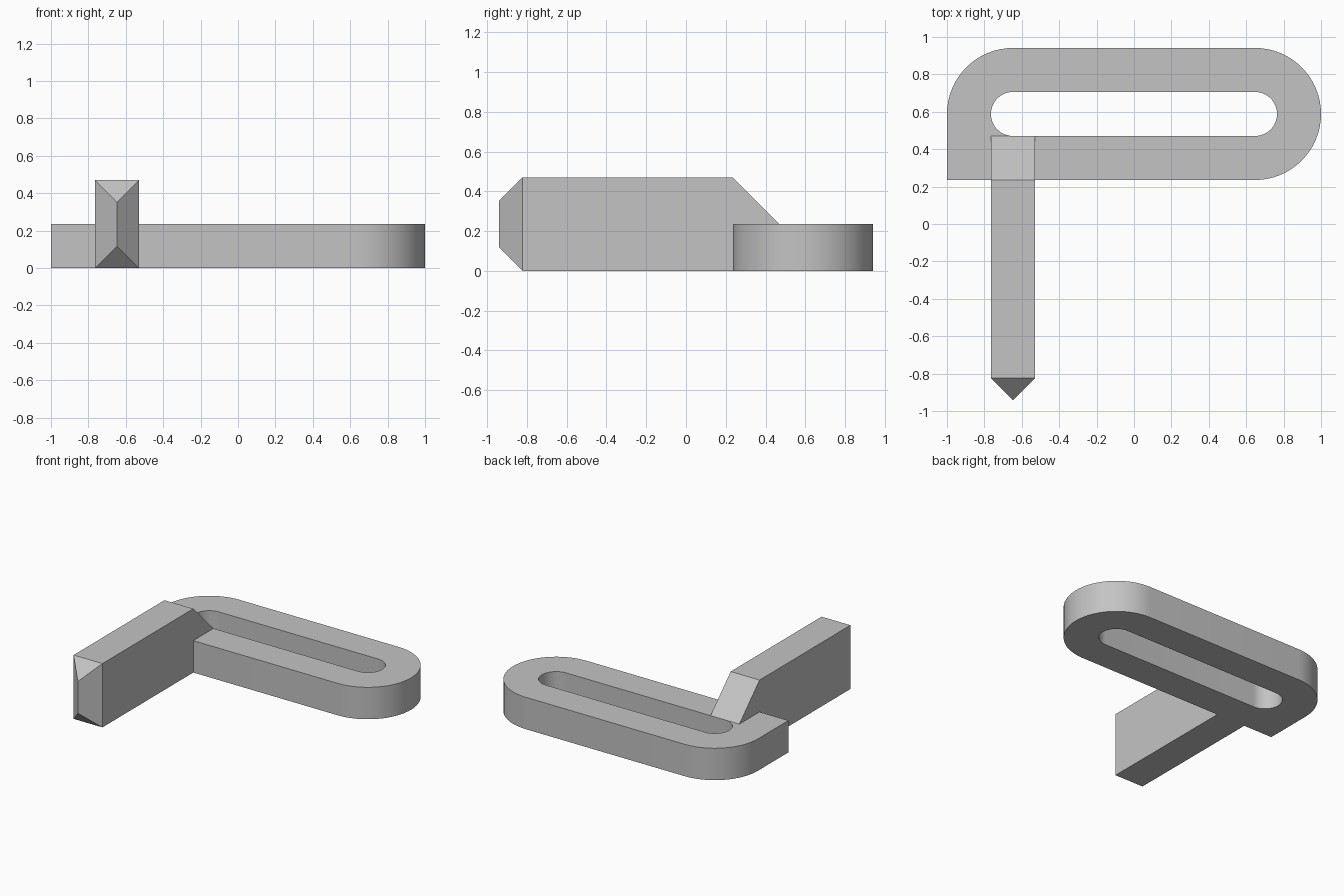
import bpy, bmesh
from math import pi, sin, cos, radians

if "Cube" in bpy.data.objects:
    bpy.data.objects.remove(bpy.data.objects["Cube"], do_unlink=True)

U = 2 / 17            # the whole model sits on this module
MID_X, MID_Y = 5.5, 5  # end arc centres of the slotted plate
STEPS = 32

grey = bpy.data.materials.new("plain grey")
grey.use_nodes = True
colour = (0.55, 0.55, 0.55, 1)
grey.diffuse_color = colour
grey.node_tree.nodes["Principled BSDF"].inputs["Base Color"].default_value = colour


def finish(bm, name):
    bmesh.ops.scale(bm, vec=(U, U, U), verts=bm.verts)
    bmesh.ops.recalc_face_normals(bm, faces=bm.faces)
    mesh = bpy.data.meshes.new(name)
    bm.to_mesh(mesh)
    bm.free()
    mesh.materials.append(grey)
    ob = bpy.data.objects.new(name, mesh)
    bpy.context.collection.objects.link(ob)
    bpy.ops.object.select_all(action="DESELECT")
    ob.select_set(True)
    bpy.context.view_layer.objects.active = ob
    bpy.ops.object.shade_smooth_by_angle(angle=radians(30))
    return ob


def arc(cx, r, start, sweep, steps):
    return [(cx + r * cos(start + sweep * i / steps),
             MID_Y + r * sin(start + sweep * i / steps)) for i in range(steps + 1)]


# Slotted plate: round right end, one rounded and one square left corner
outer = arc(MID_X, 3, -pi / 2, pi, STEPS) + arc(-MID_X, 3, pi / 2, pi / 2, STEPS // 2)
outer.append((-MID_X - 3, MID_Y - 3))
slot = arc(MID_X, 1, -pi / 2, pi, STEPS) + arc(-MID_X, 1, pi / 2, pi, STEPS)

bm = bmesh.new()
edges = []
for loop in (outer, slot):
    vs = [bm.verts.new((x, y, 0)) for x, y in loop]
    edges += [bm.edges.new((vs[i - 1], vs[i])) for i in range(len(vs))]
bmesh.ops.triangle_fill(bm, edges=edges, use_beauty=True, normal=(0, 0, 1))
top = bmesh.ops.extrude_face_region(bm, geom=bm.faces[:], use_keep_orig=True)
bmesh.ops.translate(bm, vec=(0, 0, 2),
                    verts=[g for g in top["geom"] if isinstance(g, bmesh.types.BMVert)])
finish(bm, "slotted_plate")

# Upright bar: side profile with a sloped back and a wedge-pointed front
profile = [(-7, 0), (-7, 4), (2, 4), (4, 2), (4, 0)]
bm = bmesh.new()
left, right = [[bm.verts.new((x, y, z)) for y, z in profile] for x in (-4.5, -6.5)]
bm.faces.new(left)
bm.faces.new(right[::-1])
for i in range(1, len(profile)):
    bm.faces.new((left[i], right[i], right[i - 1], left[i - 1]))
bm.faces.new((left[0], right[0], right[-1], left[-1]))
low, high = [bm.verts.new((-5.5, -8, z)) for z in (1, 3)]
for side in (left, right):
    bm.faces.new((side[0], side[1], high, low))
bm.faces.new((left[1], right[1], high))
bm.faces.new((left[0], right[0], low))
# The profile's closing edge is the underside, so the front stays open for the tip
for f in [f for f in bm.faces if len(f.verts) == 4
          and all(abs(v.co.y + 7) < 1e-4 for v in f.verts)]:
    bm.faces.remove(f)
finish(bm, "pointed_bar")
